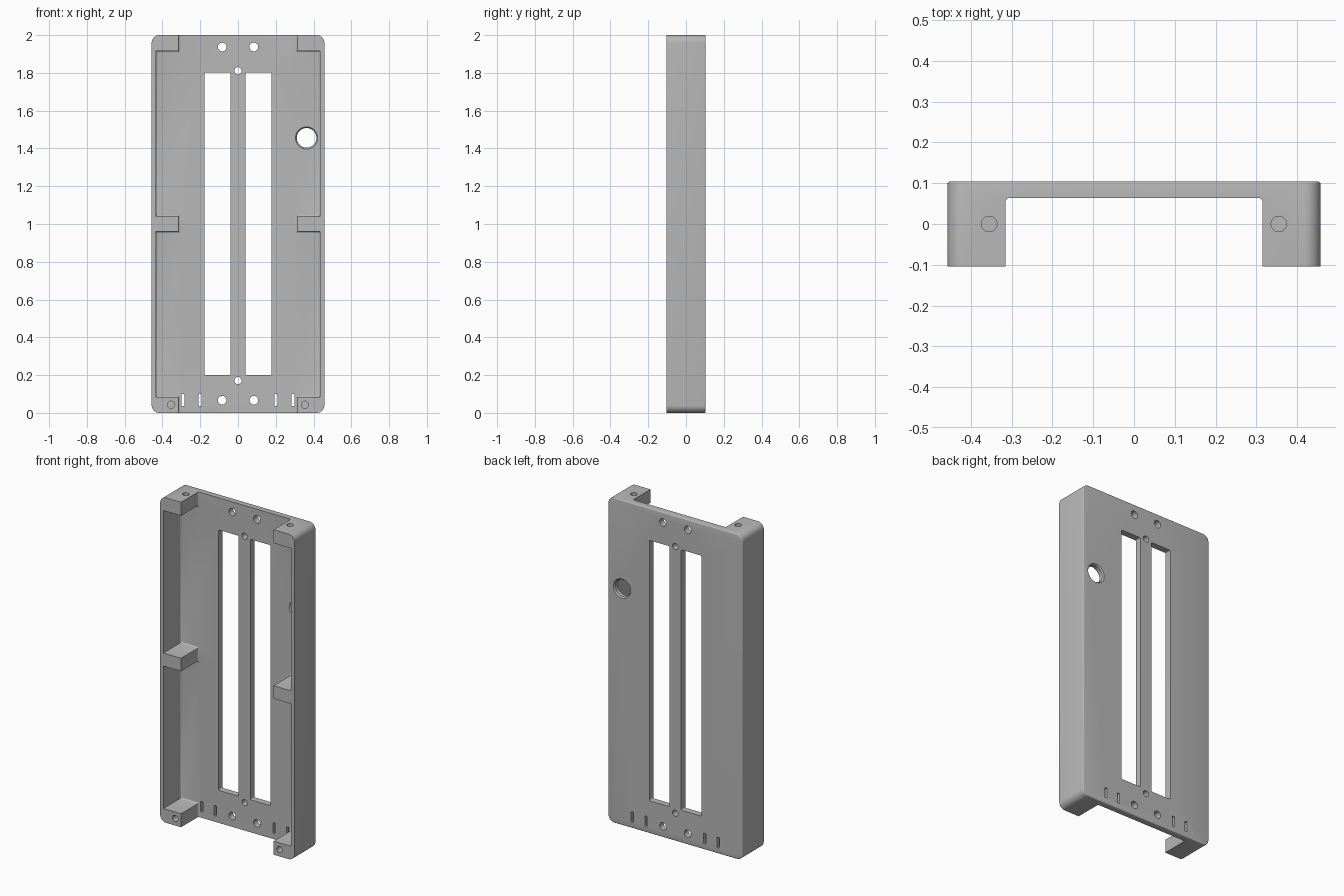
import bpy, bmesh, math
from mathutils import Matrix

cube = bpy.data.objects.get("Cube")
if cube:
    bpy.data.objects.remove(cube, do_unlink=True)

HALF_W, HEIGHT, HALF_D = 0.457, 2.0, 0.104
PLATE_FRONT = 0.064          # front surface of the back plate
WALL_IN, BLOCK_IN = 0.435, 0.315

grey = bpy.data.materials.new("plain grey")
grey.use_nodes = True
grey.diffuse_color = (0.48, 0.48, 0.48, 1)
grey.node_tree.nodes["Principled BSDF"].inputs["Base Color"].default_value = (0.48, 0.48, 0.48, 1)


def add_object(name, bm):
    bmesh.ops.recalc_face_normals(bm, faces=bm.faces)
    mesh = bpy.data.meshes.new(name)
    bm.to_mesh(mesh)
    bm.free()
    mesh.materials.append(grey)
    obj = bpy.data.objects.new(name, mesh)
    bpy.context.collection.objects.link(obj)
    return obj


def rounded_rect(x0, x1, z0, z1, r, steps=8):
    pts = []
    corners = [(x1 - r, z1 - r), (x0 + r, z1 - r), (x0 + r, z0 + r), (x1 - r, z0 + r)]
    for q, (cx, cz) in enumerate(corners):
        for i in range(steps + 1):
            a = (q + i / steps) * math.pi / 2
            pts.append((cx + r * math.cos(a), cz + r * math.sin(a)))
    return pts


def prism(name, outline, y0, y1, back_round=0):
    """Extrude an x-z outline along y, optionally rounding its back rim."""
    bm = bmesh.new()
    face = bm.faces.new([bm.verts.new((x, y0, z)) for x, z in outline])
    ext = bmesh.ops.extrude_face_region(bm, geom=[face], use_keep_orig=True)
    verts = [g for g in ext["geom"] if isinstance(g, bmesh.types.BMVert)]
    bmesh.ops.translate(bm, verts=verts, vec=(0, y1 - y0, 0))
    bmesh.ops.recalc_face_normals(bm, faces=bm.faces)
    if back_round:
        rim = [e for e in bm.edges if all(abs(v.co.y - y1) < 1e-5 for v in e.verts)]
        bmesh.ops.bevel(bm, geom=rim, offset=back_round, segments=4,
                        profile=0.5, affect='EDGES')
    return add_object(name, bm)


def drill(name, x, y, z, r, length, r2=None, vertical=False):
    """Round cutter centred on a point, along y or z."""
    bm = bmesh.new()
    bmesh.ops.create_cone(bm, cap_ends=True, segments=32, radius1=r,
                          radius2=r if r2 is None else r2, depth=length)
    if not vertical:
        bm.transform(Matrix.Rotation(-math.pi / 2, 4, 'X'))
    bm.transform(Matrix.Translation((x, y, z)))
    return add_object(name, bm)


# Outer shell with rounded corners and softened back rim
frame = prism("mounting_frame", rounded_rect(-HALF_W, HALF_W, 0, HEIGHT, 0.04),
              -HALF_D, HALF_D, 0.006)

# Front pocket, leaving side walls and six blocks, open at top and bottom
right_edge = [(BLOCK_IN, -0.1), (BLOCK_IN, 0.083), (WALL_IN, 0.083), (WALL_IN, 0.96),
              (BLOCK_IN, 0.96), (BLOCK_IN, 1.04), (WALL_IN, 1.04), (WALL_IN, 1.917),
              (BLOCK_IN, 1.917), (BLOCK_IN, 2.1)]
pocket = right_edge + [(-x, z) for x, z in reversed(right_edge)]
cutters = [prism("pocket_cutter", pocket, -0.2, PLATE_FRONT, 0.01)]

MID = (PLATE_FRONT + HALF_D) / 2
for s in (-1, 1):
    # Long windows
    a, b = sorted((s * 0.04, s * 0.177))
    cutters.append(prism("window_cutter", rounded_rect(a, b, 0.2, 1.803, 0.007, 4), 0.03, 0.15))
    # Strap slots
    for x in (0.2, 0.292):
        cutters.append(prism("slot_cutter", rounded_rect(s * x - 0.008, s * x + 0.008,
                                                         0.036, 0.1, 0.003, 3), 0.03, 0.15))
    # Paired screw holes
    for z in (0.067, 1.937):
        cutters.append(drill("screw_cutter", s * 0.084, MID, z, 0.023, 0.1))
    # Blind holes in the corner blocks
    cutters.append(drill("top_hole_cutter", s * 0.355, 0, HEIGHT, 0.019, 0.12, vertical=True))
    cutters.append(drill("front_hole_cutter", s * 0.355, -HALF_D, 0.043, 0.019, 0.16))

# Central screw holes
for z in (0.171, 1.811):
    cutters.append(drill("centre_cutter", 0, MID, z, 0.019, 0.1))

# Large cable hole with chamfered rims
CX, CZ = 0.363, 1.456
cutters.append(drill("cable_cutter", CX, MID, CZ, 0.052, 0.1))
cutters.append(drill("front_rim_cutter", CX, PLATE_FRONT, CZ, 0.066, 0.016, 0.052))
cutters.append(drill("back_rim_cutter", CX, HALF_D, CZ, 0.052, 0.016, 0.066))

bpy.context.view_layer.objects.active = frame
frame.select_set(True)
for c in cutters:
    mod = frame.modifiers.new("cut", 'BOOLEAN')
    mod.operation, mod.solver, mod.object = 'DIFFERENCE', 'EXACT', c
    bpy.ops.object.modifier_apply(modifier=mod.name)
    bpy.data.objects.remove(c, do_unlink=True)

bpy.ops.object.shade_smooth_by_angle(angle=math.radians(30))
